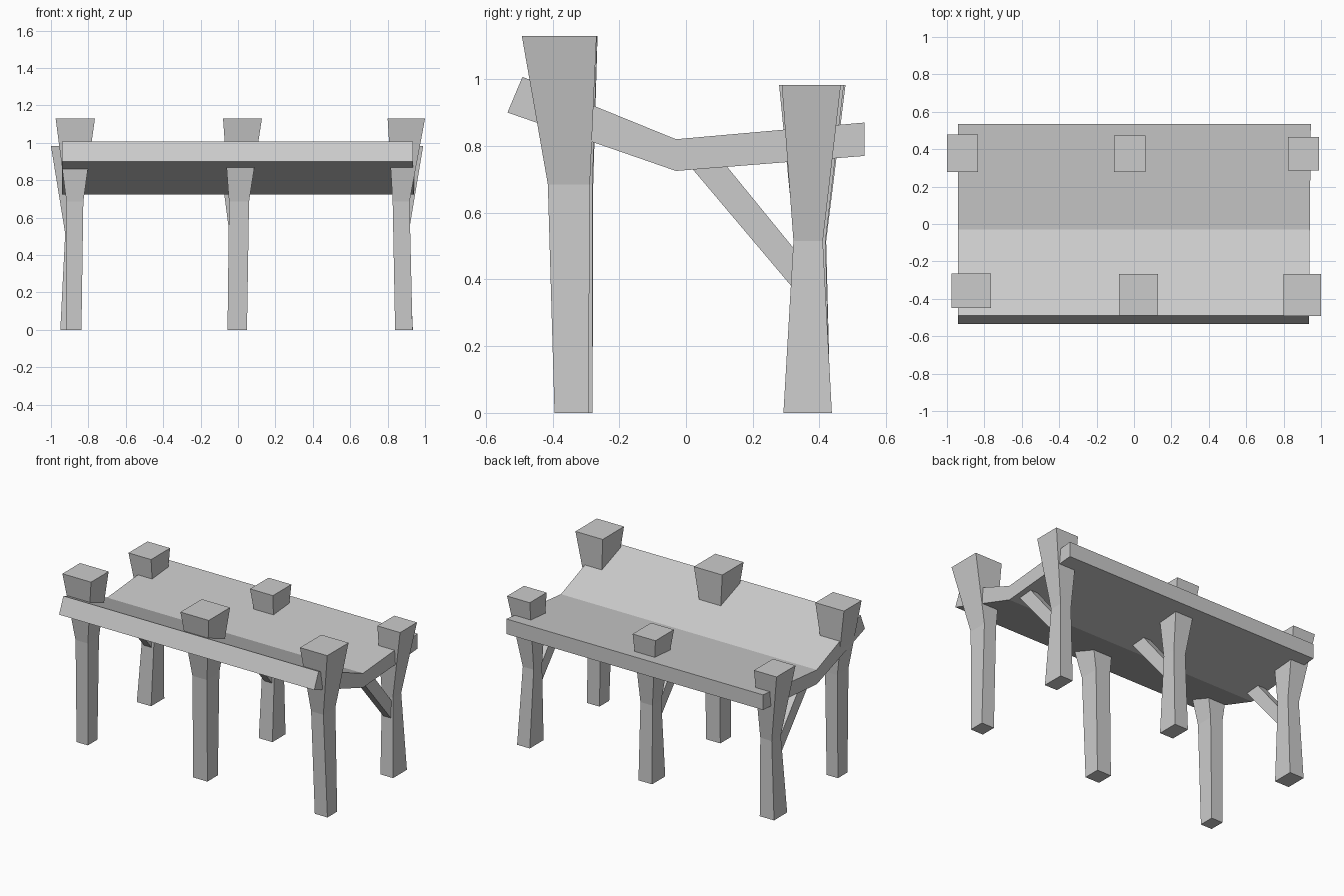
import bpy

if "Cube" in bpy.data.objects:
    bpy.data.objects.remove(bpy.data.objects["Cube"])

def make_object(name, verts, faces):
    mesh = bpy.data.meshes.new(name)
    mesh.from_pydata(verts, [], faces)
    obj = bpy.data.objects.new(name, mesh)
    bpy.context.collection.objects.link(obj)
    return obj

def loft(name, rings):
    """Skin a stack of equal-length rings, listed so side faces point outward."""
    n = len(rings[0])
    verts = [v for ring in rings for v in ring]
    faces = [tuple(reversed(range(n))), tuple(range(len(verts) - n, len(verts)))]
    for k in range(len(rings) - 1):
        for i in range(n):
            j = (i + 1) % n
            faces.append((k*n + i, k*n + j, k*n + n + j, k*n + n + i))
    return make_object(name, verts, faces)

def post(name, heights, sections):
    """Flared square post: one (x0, x1, y0, y1) section per height."""
    loft(name, [[(a, c, z), (b, c, z), (b, d, z), (a, d, z)]
                for z, (a, b, c, d) in zip(heights, sections)])

# Bent canopy: (y, z) profile swept along x, slightly wider at the back
profile = [(-0.49, 1.007), (-0.535, 0.90), (-0.03, 0.725),
           (0.535, 0.77), (0.535, 0.87), (-0.03, 0.82)]
loft("roof_canopy", [[(-0.94, y, z) for y, z in profile],
                     [(0.94 + 0.01 * y, y, z) for y, z in profile]])

# Tall front posts
front_z = (0, 0.685, 1.13)
post("front_left_post", front_z, [(-0.92, -0.837, -0.38, -0.28),
     (-0.917, -0.827, -0.395, -0.278), (-0.975, -0.765, -0.45, -0.265)])
post("front_middle_post", front_z, [(-0.056, 0.048, -0.39, -0.28),
     (-0.048, 0.059, -0.41, -0.28), (-0.08, 0.128, -0.49, -0.266)])
post("front_right_post", front_z, [(0.84, 0.933, -0.394, -0.292),
     (0.827, 0.917, -0.414, -0.288), (0.80, 1.0, -0.492, -0.268)])

# Shorter, waisted back posts
back_z = (0, 0.515, 0.983)
post("back_left_post", back_z, [(-0.95, -0.845, 0.295, 0.433),
     (-0.924, -0.84, 0.325, 0.42), (-1.0, -0.834, 0.279, 0.478)])
post("back_middle_post", back_z, [(-0.054, 0.046, 0.295, 0.433),
     (-0.046, 0.042, 0.325, 0.418), (-0.107, 0.061, 0.279, 0.473)])
post("back_right_post", back_z, [(0.842, 0.935, 0.292, 0.437),
     (0.832, 0.912, 0.322, 0.41), (0.823, 0.99, 0.287, 0.464)])

# Diagonal braces from the back posts up to the canopy
brace = [(0.01, 0.742), (0.335, 0.357), (0.335, 0.478), (0.113, 0.75)]
for side, x in (("left", -0.885), ("middle", 0.0), ("right", 0.875)):
    loft(side + "_brace", [[(x - 0.028, y, z) for y, z in brace],
                           [(x + 0.028, y, z) for y, z in brace]])
